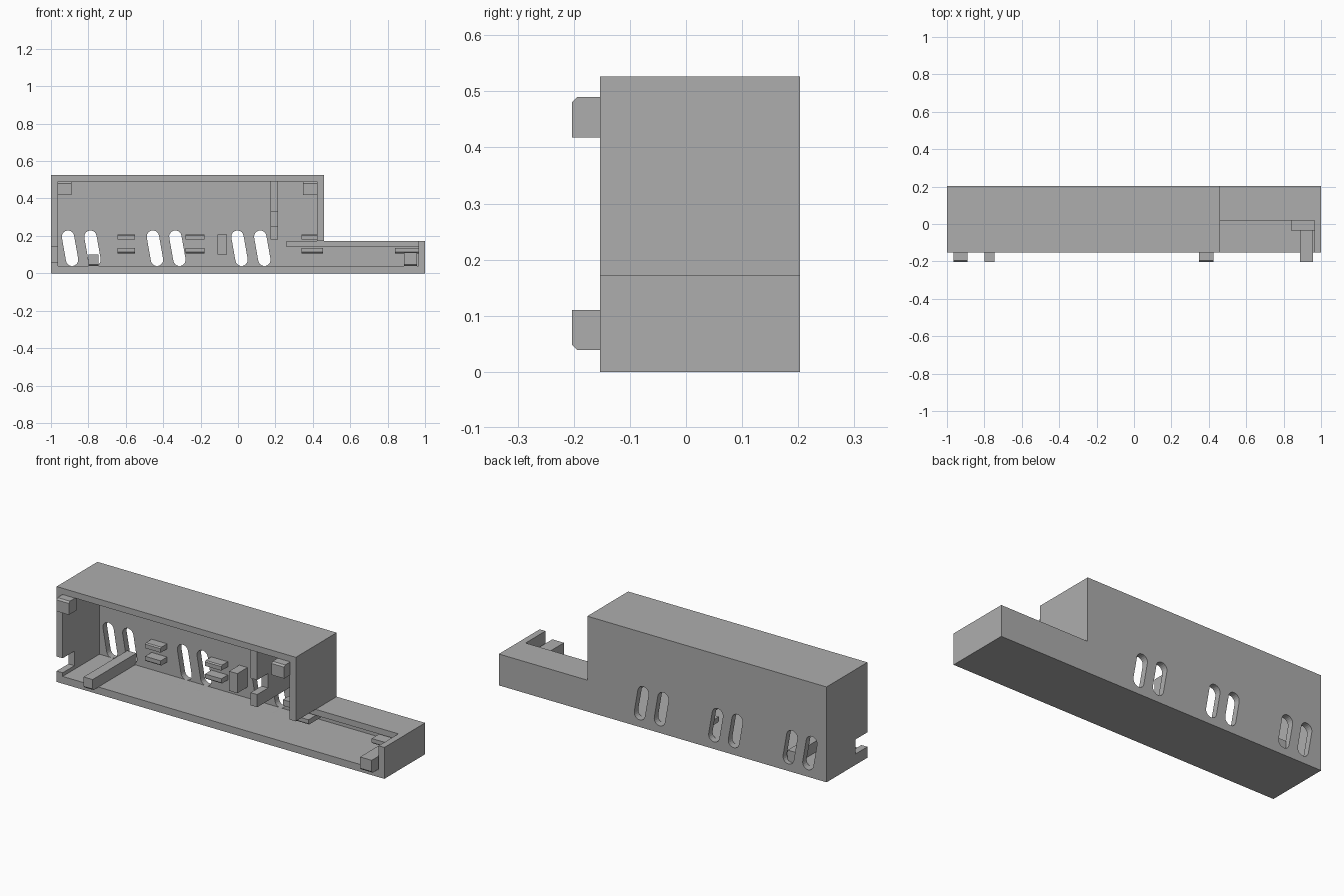
import bpy, bmesh, math

if "Cube" in bpy.data.objects:
    bpy.data.objects.remove(bpy.data.objects["Cube"])

FRONT, BACK, INNER = -0.153, 0.203, 0.168   # y of open front, back face, inside of back wall

grey = bpy.data.materials.new("plain grey")
grey.diffuse_color = (0.42, 0.42, 0.42, 1)
grey.use_nodes = True
grey.node_tree.nodes["Principled BSDF"].inputs["Base Color"].default_value = grey.diffuse_color


def prism(name, outline, y0, y1):
    """Extrude an x-z outline along y."""
    bm = bmesh.new()
    face = bm.faces.new([bm.verts.new((x, y0, z)) for x, z in outline])
    out = bmesh.ops.extrude_face_region(bm, geom=[face])
    verts = [v for v in out["geom"] if isinstance(v, bmesh.types.BMVert)]
    bmesh.ops.translate(bm, verts=verts, vec=(0, y1 - y0, 0))
    bmesh.ops.recalc_face_normals(bm, faces=bm.faces)
    mesh = bpy.data.meshes.new(name)
    bm.to_mesh(mesh)
    bm.free()
    mesh.materials.append(grey)
    ob = bpy.data.objects.new(name, mesh)
    bpy.context.collection.objects.link(ob)
    return ob


def box(name, x0, x1, y0, y1, z0, z1):
    return prism(name, [(x0, z0), (x1, z0), (x1, z1), (x0, z1)], y0, y1)


def cut(target, cutter):
    mod = target.modifiers.new(cutter.name, "BOOLEAN")
    mod.operation = "DIFFERENCE"
    mod.solver = "EXACT"
    mod.object = cutter
    cutter.hide_render = True
    cutter.hide_set(True)


def chamfer_tip(ob, top, size=0.009):
    """Bevel the front upper or lower edge."""
    bm = bmesh.new()
    bm.from_mesh(ob.data)
    y = min(v.co.y for v in bm.verts)
    pick = max if top else min
    z = pick(v.co.z for v in bm.verts)
    edges = [e for e in bm.edges
             if all(abs(v.co.y - y) < 1e-5 and abs(v.co.z - z) < 1e-5 for v in e.verts)]
    bmesh.ops.bevel(bm, geom=edges, offset=size, segments=1, affect="EDGES")
    bm.to_mesh(ob.data)
    bm.free()


# Stepped housing, hollowed from the front
housing = prism("housing", [(-1, 0), (1, 0), (1, 0.173), (0.46, 0.173),
                            (0.46, 0.526), (-1, 0.526)], FRONT, BACK)
cut(housing, prism("cavity_cutter", [(-0.963, 0.04), (0.965, 0.04), (0.965, 0.14),
                                     (0.422, 0.14), (0.422, 0.492), (-0.963, 0.492)], -0.3, INNER))
cut(housing, prism("low_roof_cutter", [(0.40, 0.10), (0.965, 0.10), (0.965, 0.25),
                                       (0.4601, 0.25), (0.4601, 0.173), (0.40, 0.173)], -0.3, 0.02))
cut(housing, box("side_notch_cutter", -1.1, -0.95, -0.3, -0.05, 0.06, 0.14))

# Slanted round-ended vents through the back wall
for i, cx in enumerate((-0.898, -0.778, -0.444, -0.324, 0.008, 0.13)):
    r, dx, dz, cz = 0.033, 0.011, 0.062, 0.134
    lean = math.atan2(dx, dz)
    outline = []
    for sign, start in ((1, lean), (-1, lean + math.pi)):
        for k in range(11):
            a = start + math.pi * k / 10
            outline.append((cx - sign * dx + r * math.cos(a), cz + sign * dz + r * math.sin(a)))
    cut(housing, prism(f"vent_cutter_{i}", outline, 0.1, 0.3))

# Inner continuation of the low roof
box("inner_shelf", 0.26, 0.43, 0.02, INNER + 0.01, 0.14, 0.173)

# Hanging partition with a front notch
partition = box("partition", 0.175, 0.215, -0.14, INNER + 0.01, 0.18, 0.50)
cut(partition, box("partition_notch_cutter", 0.1, 0.3, -0.3, -0.045, 0.25, 0.33))

# Paired rails on the back wall
for name, x0, x1, y0 in (("rail_left", -0.645, -0.55, 0.112),
                         ("rail_middle", -0.28, -0.18, 0.112),
                         ("rail_right", 0.34, 0.455, -0.035)):
    for level, z0, top in (("lower", 0.107, True), ("upper", 0.18, False)):
        rail = box(f"{name}_{level}", x0, x1, y0, INNER + 0.01, z0, z0 + 0.028)
        chamfer_tip(rail, not top, 0.006)
end_rail = box("end_rail", 0.84, 0.97, -0.035, INNER + 0.01, 0.107, 0.135)
chamfer_tip(end_rail, False, 0.006)

# Small upright stop
box("stop_post", -0.11, -0.06, 0.08, INNER + 0.01, 0.10, 0.208)

# Snap pegs projecting past the open front
for name, x0, x1, y1, z0, z1, top in (
        ("peg_top_left", -0.966, -0.89, -0.13, 0.418, 0.49, True),
        ("peg_top_right", 0.347, 0.424, -0.13, 0.418, 0.49, True),
        ("peg_low_right", 0.887, 0.958, -0.03, 0.039, 0.11, False),
        ("peg_low_left", -0.80, -0.745, INNER + 0.01, 0.039, 0.10, False)):
    chamfer_tip(box(name, x0, x1, -0.203, y1, z0, z1), top)
